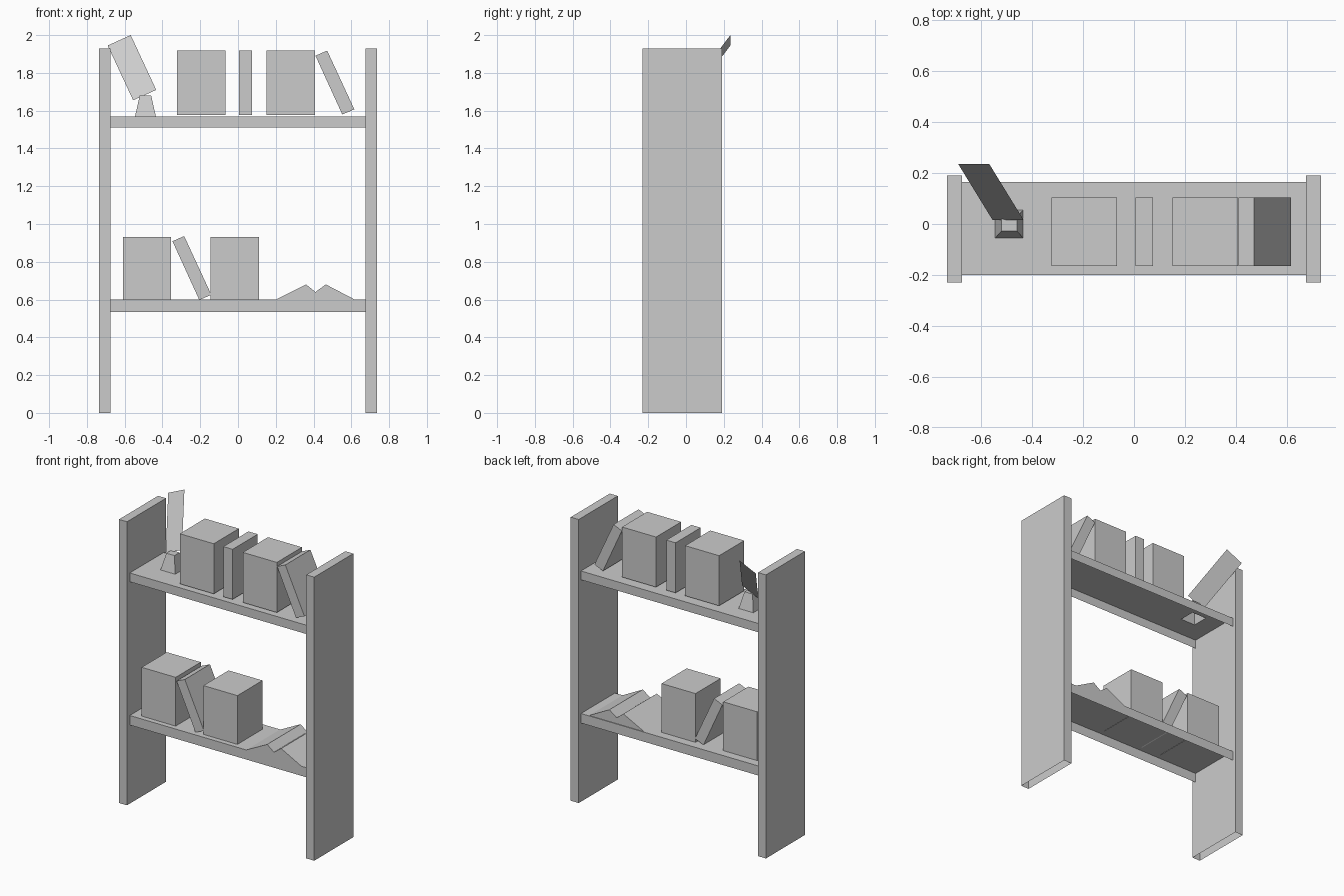
import bpy
import bmesh
from mathutils import Vector

if "Cube" in bpy.data.objects:
    bpy.data.objects.remove(bpy.data.objects["Cube"], do_unlink=True)

GREY = (0.6, 0.6, 0.6, 1.0)
grey = bpy.data.materials.new("plain grey")
grey.use_nodes = True
grey.diffuse_color = GREY
grey.node_tree.nodes["Principled BSDF"].inputs["Base Color"].default_value = GREY


def finish(bm, name):
    mesh = bpy.data.meshes.new(name)
    bm.to_mesh(mesh)
    bm.free()
    mesh.materials.append(grey)
    obj = bpy.data.objects.new(name, mesh)
    bpy.context.collection.objects.link(obj)
    return obj


def prism(profile, y0, y1):
    """Extrude an (x, z) outline from y0 back to y1."""
    bm = bmesh.new()
    face = bm.faces.new([bm.verts.new((x, y0, z)) for x, z in profile])
    ext = bmesh.ops.extrude_face_region(bm, geom=[face])
    verts = [g for g in ext["geom"] if isinstance(g, bmesh.types.BMVert)]
    bmesh.ops.translate(bm, verts=verts, vec=(0, y1 - y0, 0))
    bmesh.ops.recalc_face_normals(bm, faces=bm.faces)
    return bm


def box(x0, x1, y0, y1, z0, z1):
    return prism([(x0, z0), (x1, z0), (x1, z1), (x0, z1)], y0, y1)


def open_bottom(bm):
    bm.normal_update()
    under = [f for f in bm.faces if f.normal.z < -0.9]
    bmesh.ops.delete(bm, geom=under, context='FACES')
    return bm


# Side panels, hollow underneath
for side, name in ((-1, "right_side_panel"), (1, "left_side_panel")):
    a, b = sorted((side * 0.675, side * 0.735))
    finish(open_bottom(box(a, b, -0.23, 0.19, 0, 1.93)), name)

# Shelves, hollow underneath
finish(open_bottom(box(-0.675, 0.675, -0.2, 0.165, 0.535, 0.6)), "lower_shelf")
shelf = open_bottom(box(-0.675, 0.675, -0.2, 0.165, 1.51, 1.57))

# Opening in the upper shelf beneath the lamp base
LAMP = Vector((-0.49, 0, 1.57))
HALF = 0.055
for axis in (Vector((1, 0, 0)), Vector((0, 1, 0))):
    for s in (-HALF, HALF):
        bmesh.ops.bisect_plane(shelf, geom=shelf.verts[:] + shelf.edges[:] + shelf.faces[:],
                               plane_co=LAMP + axis * s, plane_no=axis)
hole = [f for f in shelf.faces
        if (f.calc_center_median() - LAMP).length < HALF / 2]
bmesh.ops.delete(shelf, geom=hole, context='FACES')
finish(shelf, "upper_shelf")

# Tapered lamp base
base = box(LAMP.x - HALF, LAMP.x + HALF, -HALF, HALF, 1.57, 1.68)
for v in base.verts:
    if v.co.z > 1.6:
        v.co.x = LAMP.x + (v.co.x - LAMP.x) * 0.55
        v.co.y *= 0.5
finish(open_bottom(base), "lamp_base")

# Thin tilted lamp panel
panel = bmesh.new()
corner = Vector((-0.69, 0.235, 1.945))
across = Vector((0.122, 0, 0.055))
down = Vector((0.135, -0.22, -0.29))
panel.faces.new([panel.verts.new(p) for p in
                 (corner, corner + down, corner + down + across, corner + across)])
finish(panel, "lamp_panel")

# Upright books
FRONT, BACK = -0.165, 0.105
for name, x0, x1, z0, z1 in (
        ("upper_book_stack_a", -0.323, -0.067, 1.577, 1.918),
        ("upper_thin_book", 0.005, 0.075, 1.577, 1.918),
        ("upper_book_stack_b", 0.152, 0.408, 1.577, 1.918),
        ("lower_book_stack_a", -0.61, -0.354, 0.598, 0.932),
        ("lower_book_stack_b", -0.145, 0.111, 0.598, 0.932)):
    finish(box(x0, x1, FRONT, BACK, z0, z1), name)

# Leaning books share one tilted outline
for name, x, z in (("upper_leaning_book", 0.552, 1.58),
                   ("lower_leaning_book", -0.205, 0.598)):
    outline = [(x, z), (x + 0.064, z + 0.027), (x - 0.08, z + 0.338), (x - 0.142, z + 0.311)]
    finish(prism(outline, FRONT, BACK), name)

# Open book lying face down
finish(prism([(0.2, 0.599), (0.62, 0.599), (0.465, 0.68), (0.41, 0.64), (0.36, 0.68)],
             -0.2, 0.16), "open_book")
